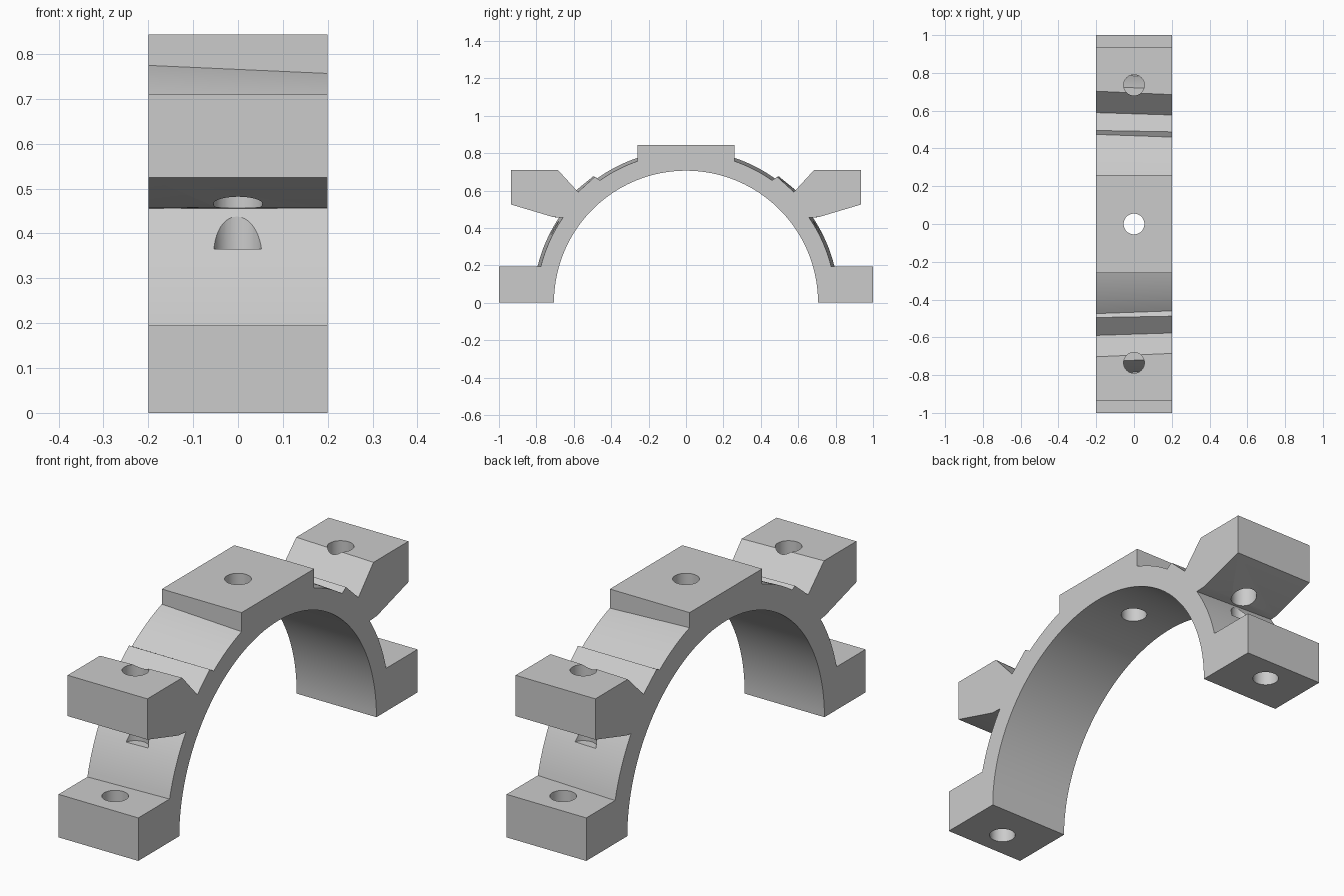
import bpy, bmesh, math
from mathutils import Matrix

cube = bpy.data.objects.get("Cube")
if cube:
    bpy.data.objects.remove(cube, do_unlink=True)

HALF_WIDTH = 0.2
INNER_R = 0.706
HOLE_R = 0.055

grey = bpy.data.materials.new("plain grey")
grey.use_nodes = True
grey.diffuse_color = (0.6, 0.6, 0.6, 1)
grey.node_tree.nodes["Principled BSDF"].inputs["Base Color"].default_value = (0.6, 0.6, 0.6, 1)


def arc(radius, start, end, steps):
    """Points (y, z) on a circle round the origin."""
    angles = [start + (end - start) * i / steps for i in range(steps + 1)]
    return [(radius * math.cos(a), radius * math.sin(a)) for a in angles]


def half_profile(outer_r, shift):
    """Outer outline from the foot up to the crown, on the +y side."""
    foot_a = math.asin(0.195 / outer_r)
    lug_a = math.asin(0.455 / outer_r)
    ridge_a = math.acos((0.46 + shift * 0.8) / outer_r)
    crown_a = math.acos(0.26 / outer_r)
    pts = [(1, 0), (1, 0.195)]                                    # foot
    pts += arc(outer_r, foot_a, lug_a, 12)                        # lower rim
    pts += [(0.71, 0.458), (0.935, 0.525), (0.935, 0.71)]         # lug
    pts += [(0.685 + shift, 0.71), (0.577 + shift * 0.7, 0.592 + shift * 0.4)]
    pts += [(0.488 + shift * 0.4, 0.673 + shift * 0.2)]           # ridge
    pts += arc(outer_r, ridge_a, crown_a, 12)                     # upper rim
    pts += [(0.26, 0.843)]                                        # crown
    return pts


def section(bm, x, outer_r, shift):
    side = half_profile(outer_r, shift)
    pts = side + [(-y, z) for y, z in reversed(side)]
    pts += arc(INNER_R, math.pi, 0, 96)
    return [bm.verts.new((x, y, z)) for y, z in pts]


# Arched body: the rim tapers slightly from one side to the other
bm = bmesh.new()
a = section(bm, -HALF_WIDTH, 0.817, 0.018)
b = section(bm, HALF_WIDTH, 0.80, 0)
bm.faces.new(a)
bm.faces.new(b)
for i in range(len(a)):
    j = (i + 1) % len(a)
    bm.faces.new((a[i], a[j], b[j], b[i]))
bmesh.ops.recalc_face_normals(bm, faces=bm.faces)
mesh = bpy.data.meshes.new("arch_bracket")
bm.to_mesh(mesh)
bm.free()
mesh.materials.append(grey)
bracket = bpy.data.objects.new("arch_bracket", mesh)
bpy.context.collection.objects.link(bracket)

# Bolt holes: crown, then lug and foot on both sides
bm = bmesh.new()


def drill(y, bottom, top):
    bmesh.ops.create_cone(
        bm, cap_ends=True, segments=48, radius1=HOLE_R, radius2=HOLE_R,
        depth=top - bottom, matrix=Matrix.Translation((0, y, (top + bottom) / 2)))


drill(0, 0.5, 1)
for s in (-1, 1):
    drill(s * 0.735, 0.365, 0.9)
    drill(s * 0.88, -0.1, 0.3)
cut_mesh = bpy.data.meshes.new("hole_cutter")
bm.to_mesh(cut_mesh)
bm.free()
cut_mesh.materials.append(grey)
cutter = bpy.data.objects.new("hole_cutter", cut_mesh)
bpy.context.collection.objects.link(cutter)
cutter.hide_render = True

mod = bracket.modifiers.new("holes", 'BOOLEAN')
mod.operation = 'DIFFERENCE'
mod.solver = 'EXACT'
mod.object = cutter
bpy.ops.object.select_all(action='DESELECT')
bpy.context.view_layer.objects.active = bracket
bracket.select_set(True)
bpy.ops.object.modifier_apply(modifier=mod.name)
bpy.data.objects.remove(cutter, do_unlink=True)
bpy.ops.object.shade_smooth_by_angle(angle=math.radians(20))
